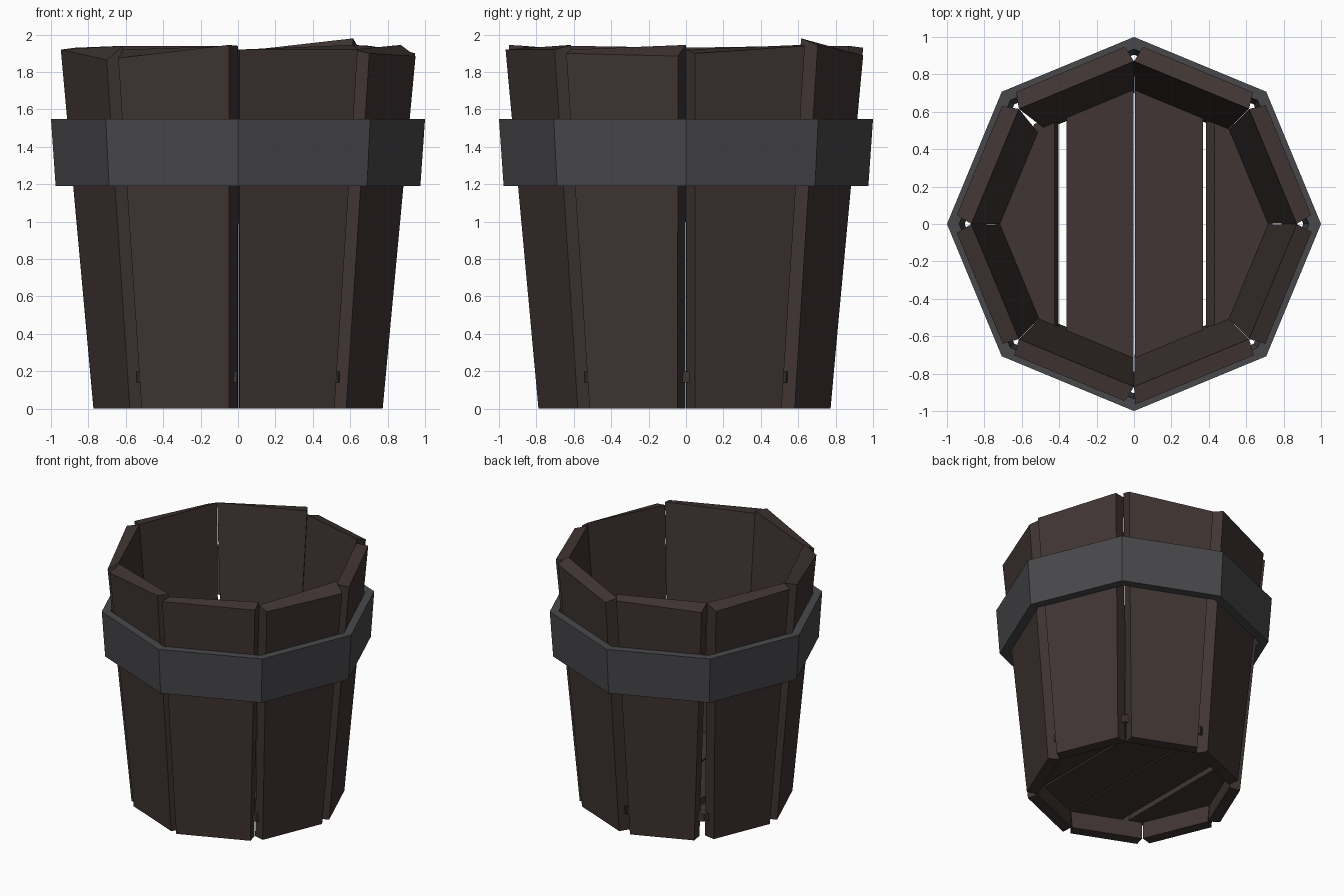
import bpy, bmesh
from math import sin, cos, radians

if "Cube" in bpy.data.objects:
    bpy.data.objects.remove(bpy.data.objects["Cube"])

S, C, T = sin(radians(22.5)), cos(radians(22.5)), sin(radians(22.5)) / cos(radians(22.5))


def material(name, rgb):
    m = bpy.data.materials.new(name)
    m.diffuse_color = (*rgb, 1)
    m.use_nodes = True
    m.node_tree.nodes["Principled BSDF"].inputs["Base Color"].default_value = m.diffuse_color
    return m


wood = material("dark_wood", (0.052, 0.036, 0.034))
iron = material("dark_iron", (0.066, 0.066, 0.072))


def loft(name, loops, mat, closed=False):
    """Bridge equal-length vertex loops; cap both ends, or join last to first."""
    bm = bmesh.new()
    rings = [[bm.verts.new(p) for p in loop] for loop in loops]
    n = len(rings[0])
    pairs = list(zip(rings, rings[1:]))
    if closed:
        pairs.append((rings[-1], rings[0]))
    else:
        bm.faces.new(rings[0][::-1])
        bm.faces.new(rings[-1])
    for a, b in pairs:
        for i in range(n):
            j = (i + 1) % n
            bm.faces.new((a[i], a[j], b[j], b[i]))
    bmesh.ops.recalc_face_normals(bm, faces=bm.faces)
    me = bpy.data.meshes.new(name)
    bm.to_mesh(me)
    bm.free()
    me.materials.append(mat)
    ob = bpy.data.objects.new(name, me)
    bpy.context.collection.objects.link(ob)
    return ob


# Staves: top heights (outer start, outer end, inner end, inner start),
# then the outer edge insets at start and end
staves = [
    (1.90, 1.94, 1.945, 1.92, 0.015, 0.015),
    (1.945, 1.89, 1.91, 1.98, 0.015, 0.015),
    (1.93, 1.90, 1.94, 1.94, 0.015, 0.02),
    (1.90, 1.92, 1.93, 1.94, 0.02, 0.015),
    (1.92, 1.865, 1.94, 1.93, 0.015, 0.01),
    (1.875, 1.945, 1.94, 1.92, 0.01, 0.015),
    (1.92, 1.92, 1.945, 1.92, -0.03, 0.01),
    (1.90, 1.885, 1.945, 1.92, 0.01, 0.01),
]


def stave_loop(k, radius, thick, heights, insets, gaps=(0, 0)):
    a = radians(22.5 + 45 * k)
    d, t = radius * C, radius * S
    corners = [(d + thick, -t + insets[0] + gaps[0]), (d + thick, t - insets[1] - gaps[1]),
               (d, t - gaps[1]), (d, -t + gaps[0])]
    return [(r * cos(a) - s * sin(a), r * sin(a) + s * cos(a), z)
            for (r, s), z in zip(corners, heights)]


for k, st in enumerate(staves):
    gaps = {2: (0, 0.025), 3: (0.02, 0)}.get(k, (0.003, 0.003))
    loft(f"stave_{k + 1}",
         [stave_loop(k, 0.70, 0.085, (0, 0, 0, 0), st[4:], gaps),
          stave_loop(k, 0.87, 0.09, st[:4], st[4:])], wood)


# Iron hoop
def octagon(r, z):
    return [(r * cos(radians(45 * i)), r * sin(radians(45 * i)), z) for i in range(8)]


loft("hoop", [octagon(0.975, 1.19), octagon(1.0, 1.55),
              octagon(0.935, 1.55), octagon(0.905, 1.19)], iron, closed=True)

# Floor planks, trimmed to the octagon
R = 0.755


def half_width(x):
    x = abs(x)
    return R - x * T if x <= R * 0.7071 else (R - x) / T


def plank_loop(x0, x1, z):
    knee = R * 0.7071
    xs = [x0] + [x for x in (-knee, knee) if x0 < x < x1] + [x1]
    return ([(x, -half_width(x), z) for x in xs]
            + [(x, half_width(x), z) for x in reversed(xs)])


planks = [((-0.74, -0.405), (-0.74, -0.425)), ((-0.36, -0.006), (-0.36, -0.004)),
          ((0.006, 0.37), (0.006, 0.37)), ((0.385, 0.74), (0.43, 0.74))]
for i, (low, high) in enumerate(planks):
    loft(f"floor_plank_{i + 1}", [plank_loop(*low, 0.14), plank_loop(*high, 0.20)], wood)
